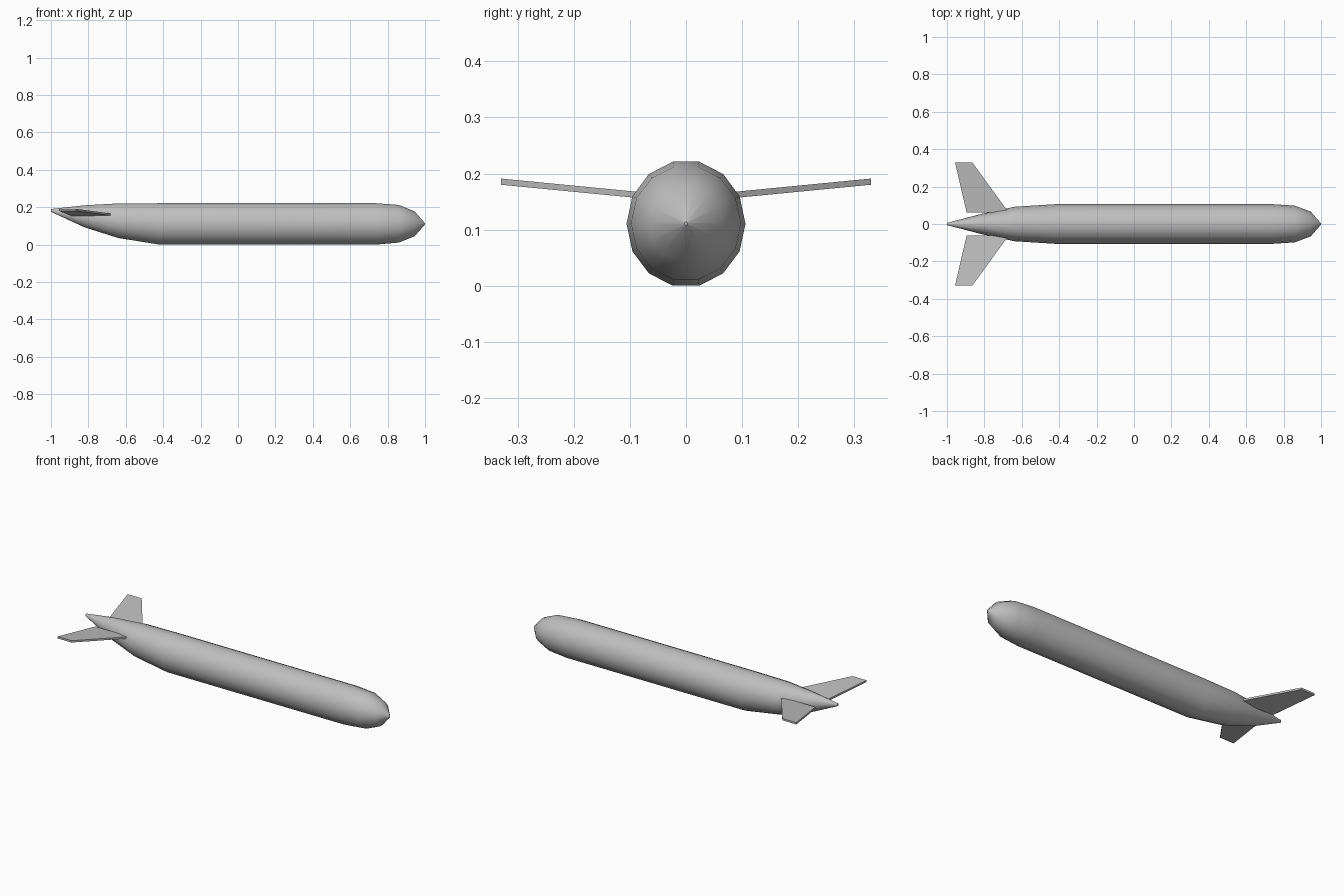
import bpy
import bmesh
import math

cube = bpy.data.objects.get("Cube")
if cube:
    bpy.data.objects.remove(cube, do_unlink=True)

grey = bpy.data.materials.new("light_grey")
grey.use_nodes = True
GREY = (0.52, 0.52, 0.52, 1)
grey.diffuse_color = GREY
grey.node_tree.nodes["Principled BSDF"].inputs["Base Color"].default_value = GREY


def finish(name, bm, smooth):
    """Turn a bmesh into a named object with consistent normals."""
    bmesh.ops.recalc_face_normals(bm, faces=bm.faces)
    mesh = bpy.data.meshes.new(name)
    bm.to_mesh(mesh)
    bm.free()
    mesh.materials.append(grey)
    obj = bpy.data.objects.new(name, mesh)
    bpy.context.collection.objects.link(obj)
    if smooth:
        bpy.ops.object.select_all(action="DESELECT")
        obj.select_set(True)
        bpy.context.view_layer.objects.active = obj
        bpy.ops.object.shade_smooth_by_angle(angle=math.radians(30))
    return obj


# Fuselage: elliptical rings lofted from tail to nose (x, half width, bottom, top)
SIDES = 14
SECTIONS = [
    (-1.0, 0.006, 0.175, 0.190),
    (-0.82, 0.053, 0.092, 0.210),
    (-0.64, 0.092, 0.035, 0.220),
    (-0.42, 0.106, 0.0, 0.221),
    (0.74, 0.106, 0.0, 0.221),
    (0.86, 0.098, 0.011, 0.212),
    (0.945, 0.066, 0.045, 0.177),
    (1.0, 0.003, 0.108, 0.114),
]
bm = bmesh.new()
rings = []
flat = math.cos(math.pi / SIDES)  # flats, not corners, sit at top and bottom
for x, half_width, bottom, top in SECTIONS:
    mid, half_height = (top + bottom) / 2, (top - bottom) / 2 / flat
    ring = []
    for i in range(SIDES):
        a = math.tau * i / SIDES
        ring.append(bm.verts.new((x, half_width * math.cos(a), mid + half_height * math.sin(a))))
    rings.append(ring)
for a, b in zip(rings, rings[1:]):
    for i in range(SIDES):
        j = (i + 1) % SIDES
        bm.faces.new((a[i], a[j], b[j], b[i]))
bm.faces.new(rings[0])
bm.faces.new(rings[-1])
finish("fuselage", bm, True)

# Tailplanes: swept, slightly raised flat plates (x, y, underside z)
PLAN = [(-0.67, 0.062, 0.154), (-0.865, 0.33, 0.18),
        (-0.957, 0.33, 0.18), (-0.895, 0.062, 0.154)]
THICKNESS = 0.011
for name, side in (("back_tailplane", 1), ("front_tailplane", -1)):
    bm = bmesh.new()
    low = [bm.verts.new((x, side * y, z)) for x, y, z in PLAN]
    high = [bm.verts.new((x, side * y, z + THICKNESS)) for x, y, z in PLAN]
    bm.faces.new(low)
    bm.faces.new(high)
    for i in range(len(PLAN)):
        j = (i + 1) % len(PLAN)
        bm.faces.new((low[i], low[j], high[j], high[i]))
    finish(name, bm, False)
